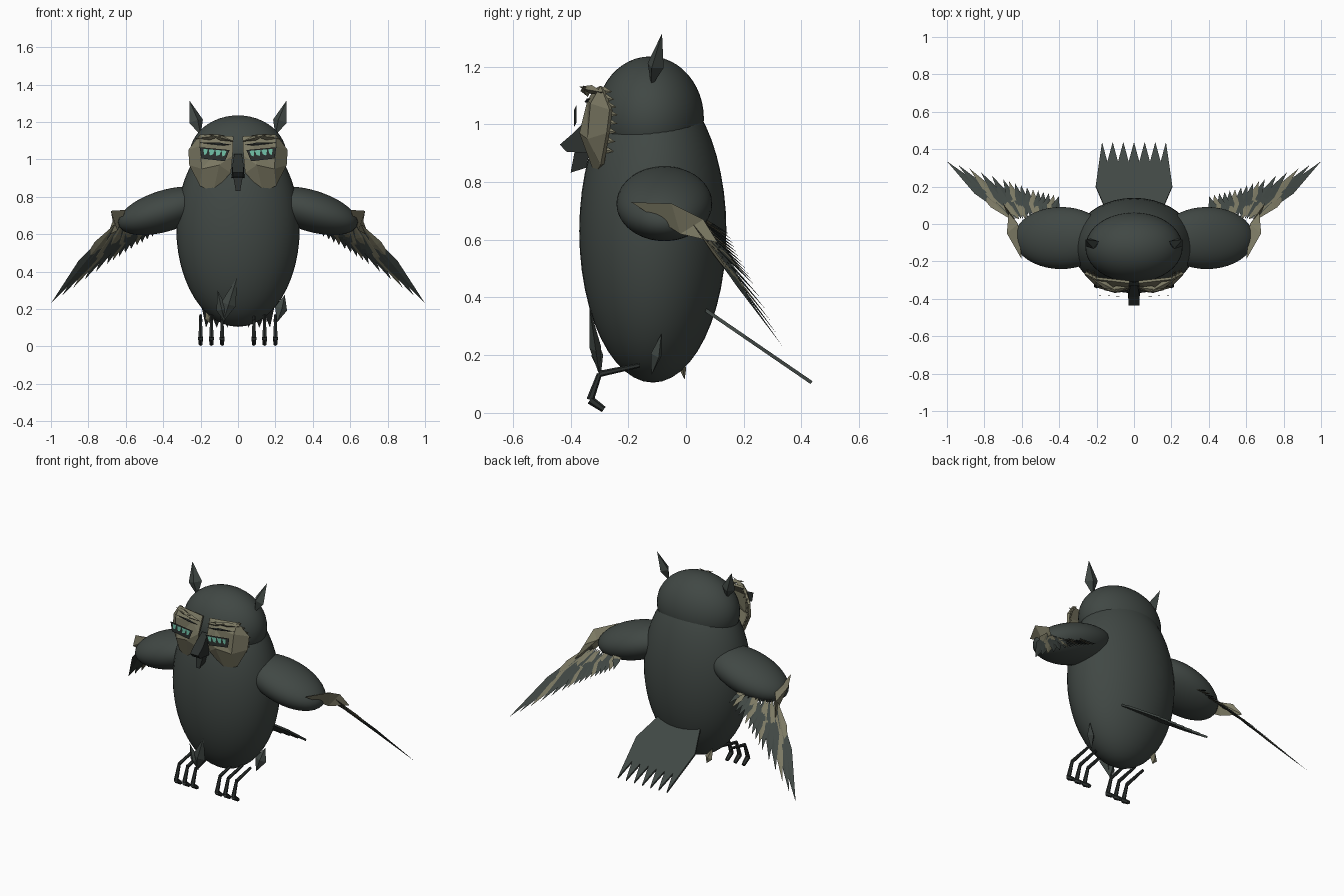
import bpy, bmesh, math
from mathutils import Vector, Matrix

cube = bpy.data.objects.get("Cube")
if cube:
    bpy.data.objects.remove(cube, do_unlink=True)


def material(name, rgb):
    m = bpy.data.materials.new(name)
    m.use_nodes = True
    m.diffuse_color = (*rgb, 1)
    m.node_tree.nodes["Principled BSDF"].inputs["Base Color"].default_value = (*rgb, 1)
    return m


SLATE = material("slate plumage", (0.052, 0.064, 0.058))
TAN = material("tan plumage", (0.2, 0.19, 0.125))
BLACK = material("charcoal", (0.025, 0.03, 0.028))
GREEN = material("eye green", (0.17, 0.55, 0.4))


def finish(name, bm, mat, smooth=False):
    bmesh.ops.recalc_face_normals(bm, faces=bm.faces)
    me = bpy.data.meshes.new(name)
    bm.to_mesh(me)
    bm.free()
    me.materials.append(mat)
    ob = bpy.data.objects.new(name, me)
    bpy.context.collection.objects.link(ob)
    for p in me.polygons:
        p.use_smooth = smooth
    return ob


def ellipsoid(name, loc, radii, tilt=0):
    bm = bmesh.new()
    mat = (Matrix.Translation(loc) @ Matrix.Rotation(tilt, 4, 'Y')
           @ Matrix.Diagonal((*radii, 1)))
    bmesh.ops.create_uvsphere(bm, u_segments=40, v_segments=24, radius=1, matrix=mat)
    return finish(name, bm, SLATE, True)


def add_shard(bm, root, tip, side, width, thick, at=0.4):
    """Pointed lozenge running from root to tip."""
    root, tip = Vector(root), Vector(tip)
    d = (tip - root).normalized()
    u = Vector(side)
    u = (u - d * u.dot(d)).normalized()
    n = d.cross(u)
    mid = root.lerp(tip, at)
    a, b = bm.verts.new(root), bm.verts.new(tip)
    ring = [bm.verts.new(mid + o) for o in (u * width, n * thick, -u * width, -n * thick)]
    for i in range(4):
        bm.faces.new((a, ring[i], ring[i - 1]))
        bm.faces.new((b, ring[i - 1], ring[i]))


def shard(name, mat, *args):
    bm = bmesh.new()
    add_shard(bm, *args)
    return finish(name, bm, mat)


def add_rod(bm, p, q, r1, r2):
    p, q = Vector(p), Vector(q)
    rot = (q - p).to_track_quat('Z', 'Y').to_matrix().to_4x4()
    bmesh.ops.create_cone(bm, cap_ends=True, segments=6, radius1=r1, radius2=r2,
                          depth=(q - p).length,
                          matrix=Matrix.Translation((p + q) / 2) @ rot)


def polygons(name, mat, points, faces):
    bm = bmesh.new()
    v = [bm.verts.new(p) for p in points]
    for f in faces:
        bm.faces.new([v[i] for i in f])
    return finish(name, bm, mat)


def along(path, t):
    """Point at fraction t of a polyline."""
    f = t * (len(path) - 1)
    i = min(int(f), len(path) - 2)
    return Vector(path[i]).lerp(Vector(path[i + 1]), f - i)


# Body and head
ellipsoid("body", (0, -0.115, 0.63), (0.33, 0.255, 0.525))
ellipsoid("head", (0, -0.125, 1.02), (0.26, 0.187, 0.215))

TIPS = [(0.4, 0.15, 0.62), (0.54, 0.185, 0.54), (0.7, 0.24, 0.44), (1, 0.335, 0.23)]
ROOTS = [(0.44, 0.04, 0.68), (0.58, 0.03, 0.65), (0.65, 0.02, 0.66)]

for s, label in ((1, "left"), (-1, "right")):
    def m(p):
        return Vector((p[0] * s, p[1], p[2]))

    # Wing: shoulder, fanned feathers and tan coverts
    ellipsoid(label + "_shoulder", m((0.39, -0.075, 0.725)), (0.26, 0.166, 0.11),
              math.radians(17) * s)
    dark, pale = bmesh.new(), bmesh.new()
    count = 16
    for i in range(count):
        t = i / (count - 1)
        tan = i % 4 == 1
        add_shard(pale if tan else dark, m(along(ROOTS, t)), m(along(TIPS, t)),
                  m((-0.26, 0.14, -0.12)), 0.022 + 0.012 * t, 0.005, 0.5)
    for i in range(5):
        t = i / 4
        add_shard(pale, m(along(ROOTS, t)), m(along(ROOTS, t).lerp(along(TIPS, t), 0.65)),
                  m((-0.26, 0.14, -0.12)), 0.03, 0.006, 0.4)
    finish(label + "_wing_feathers", dark, SLATE)
    finish(label + "_wing_pale_feathers", pale, TAN)
    polygons(label + "_wrist_covert", TAN,
             [m(p) for p in ((0.6, -0.19, 0.73), (0.68, -0.05, 0.725), (0.67, 0.06, 0.67),
                             (0.7, 0.11, 0.59), (0.645, -0.02, 0.62), (0.62, 0, 0.69))],
             ((0, 1, 4), (1, 2, 4), (2, 3, 4), (0, 5, 1), (1, 5, 2), (2, 5, 3),
              (3, 5, 4), (4, 5, 0)))

    # Ear tuft
    shard(label + "_ear_tuft", SLATE, m((0.2, -0.12, 1.13)), m((0.26, -0.083, 1.315)),
          m((1, -0.3, 0)), 0.04, 0.03, 0.4)

    # Faceted facial disc
    disc = polygons(label + "_face_disc", TAN,
                    [m(p) for p in ((0.025, -0.31, 1.12), (0.2, -0.29, 1.13),
                                    (0.26, -0.26, 1.05), (0.255, -0.27, 0.97),
                                    (0.2, -0.29, 0.86), (0.13, -0.31, 0.83),
                                    (0.04, -0.335, 0.93), (0.03, -0.345, 1.02),
                                    (0.1, -0.362, 0.97), (0.19, -0.335, 0.95),
                                    (0.2, -0.325, 1.07), (0.08, -0.335, 1.08))],
                    ((0, 1, 10, 11), (1, 2, 10), (2, 3, 9, 10), (3, 4, 9), (4, 5, 8, 9),
                     (5, 6, 8), (6, 7, 8), (7, 0, 11), (11, 10, 9), (11, 9, 8), (11, 8, 7)))
    solid = disc.modifiers.new("thickness", 'SOLIDIFY')
    solid.thickness = 0.015
    solid.offset = 0

    # Small feathers fringing the disc
    fringe = bmesh.new()
    rim = [(0.2, -0.3, 1.12), (0.25, -0.28, 1.05), (0.245, -0.285, 0.97), (0.19, -0.3, 0.88)]
    for i in range(9):
        p = along(rim, i / 8)
        add_shard(fringe, m(p), m(p + Vector((0.005, 0.045, -0.008))), (0, 0, 1),
                  0.014, 0.006, 0.3)
    finish(label + "_face_fringe", fringe, TAN)

    # Brow ridge
    brow = bmesh.new()
    add_shard(brow, m((0.02, -0.34, 1.095)), m((0.16, -0.355, 1.135)), (0, 0, 1), 0.014, 0.018, 0.5)
    add_shard(brow, m((0.07, -0.37, 1.13)), m((0.235, -0.285, 1.11)), (0, 0, 1), 0.016, 0.018, 0.5)
    finish(label + "_brow", brow, TAN)
    shard(label + "_brow_shadow", BLACK, m((0.03, -0.352, 1.077)), m((0.21, -0.33, 1.09)),
          (0, 0, 1), 0.008, 0.004)

    # Eye: dark plate with broken green glints
    polygons(label + "_eye_frame", BLACK,
             [m(p) for p in ((0.045, -0.388, 1.05), (0.205, -0.38, 1.065),
                             (0.195, -0.38, 1.005), (0.07, -0.388, 0.99))], ((0, 1, 2, 3),))
    glints = bmesh.new()
    for x, w in ((0.075, 0.026), (0.105, 0.032), (0.14, 0.032), (0.173, 0.024)):
        z = 1.045 + (x - 0.07) * 0.08
        y = -0.392 + (x - 0.07) * 0.05
        glints.faces.new([glints.verts.new(m(p)) for p in (
            (x - w / 2, y, z), (x + w / 2, y, z + 0.003),
            (x + w / 3, y, z - 0.03), (x - w / 5, y, z - 0.024))])
    finish(label + "_eye_glints", glints, GREEN)

    # Foot: three jointed toes
    foot = bmesh.new()
    for x in (0.085, 0.142, 0.2):
        joints = [m((x, y, z)) for y, z in ((-0.16, 0.165), (-0.3, 0.135),
                                            (-0.332, 0.045), (-0.285, 0.012))]
        for j, (r1, r2) in enumerate(((0.008, 0.011), (0.009, 0.013), (0.015, 0.011))):
            add_rod(foot, joints[j], joints[j + 1], r1, r2)
    finish(label + "_foot", foot, BLACK)

# Beak: hooked profile given a width at each point
beak = bmesh.new()
upper = ((-0.33, 1.03, 0.02), (-0.39, 0.97, 0.03), (-0.437, 0.93, 0.028),
         (-0.415, 0.905, 0.028), (-0.34, 0.9, 0.035))
lower = ((-0.33, 0.93, 0.025), (-0.385, 0.91, 0.026), (-0.4, 0.832, 0.012),
         (-0.345, 0.85, 0.012))
for profile in (upper, lower):
    sides = [[beak.verts.new((s * w, y, z)) for y, z, w in profile] for s in (-1, 1)]
    beak.faces.new(sides[0])
    beak.faces.new(sides[1])
    for i in range(len(profile)):
        beak.faces.new((sides[0][i - 1], sides[0][i], sides[1][i], sides[1][i - 1]))
finish("beak", beak, BLACK)

# Tail: flat plate with a saw-toothed end
def tail_point(x, y):
    return (x, y, 0.355 - (y - 0.07) * 0.685)


outline = [(-0.14, 0.05), (-0.205, 0.2)]
for i in range(7):
    x = (i - 3) * 0.057
    outline.append((x, 0.435))
    if i < 6:
        outline.append((x + 0.0285, 0.33))
outline += [(0.205, 0.2), (0.14, 0.05)]
tail = polygons("tail", SLATE, [tail_point(*p) for p in outline], (range(len(outline)),))
solid = tail.modifiers.new("thickness", 'SOLIDIFY')
solid.thickness = 0.012
solid.offset = 0

# Loose leg feathers
shard("front_leg_plume", SLATE, (-0.08, -0.3, 0.13), (-0.005, -0.335, 0.37), (1, 0, 0), 0.04, 0.02)
shard("inner_leg_plume", SLATE, (-0.07, -0.295, 0.13), (-0.11, -0.325, 0.3), (1, 0, 0), 0.03, 0.02)
shard("side_leg_plume", SLATE, (0.21, -0.12, 0.13), (0.25, -0.085, 0.275), (1, 0.3, 0), 0.035, 0.02, 0.5)
shard("rear_leg_plume", TAN, (-0.14, -0.005, 0.115), (-0.17, -0.02, 0.21), (1, 0, 0), 0.025, 0.012)
